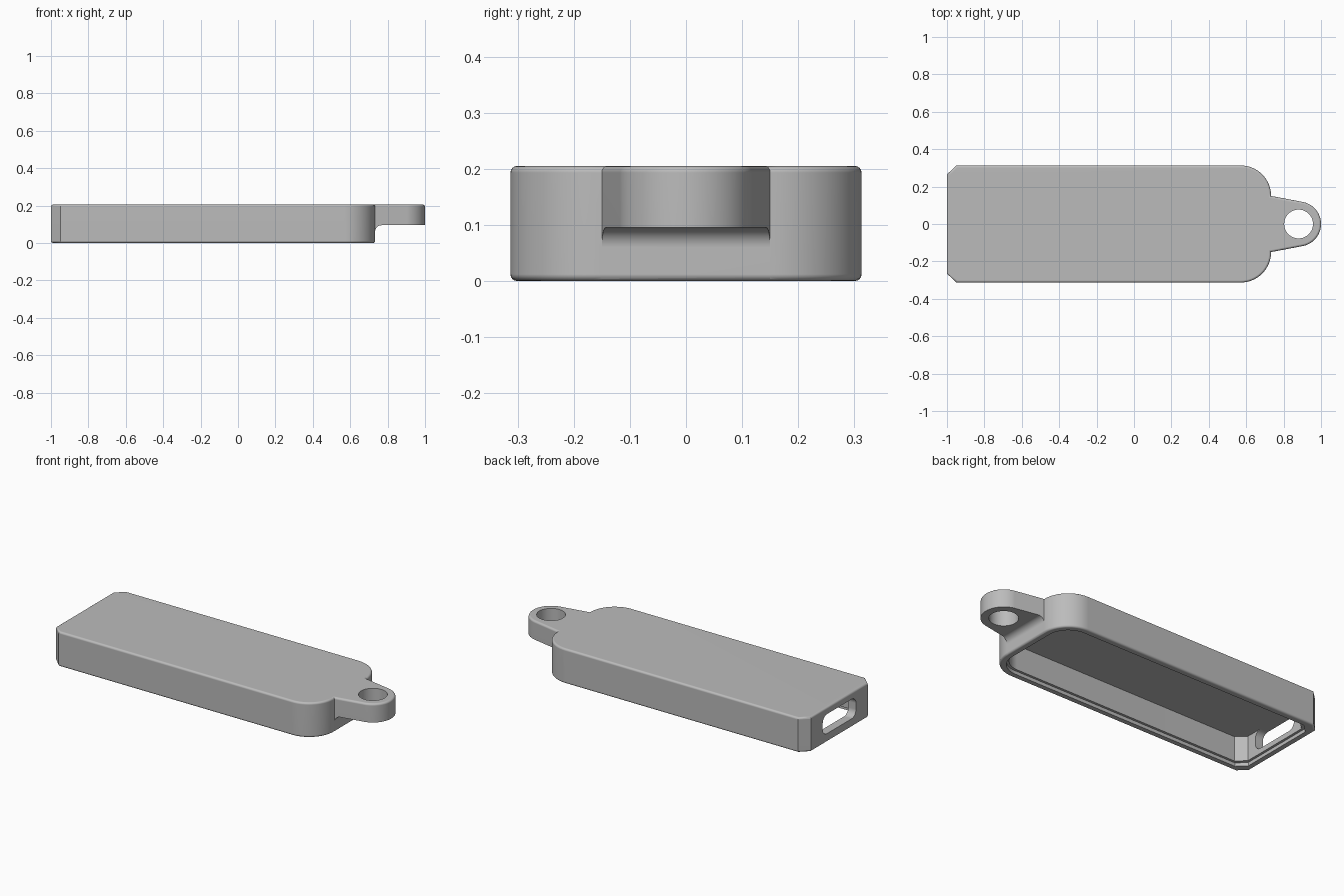
import bpy
import bmesh
from math import cos, sin, radians

cube = bpy.data.objects.get("Cube")
if cube:
    bpy.data.objects.remove(cube, do_unlink=True)

grey = bpy.data.materials.new("plain grey")
grey.use_nodes = True
colour = (0.5, 0.5, 0.5, 1)
grey.diffuse_color = colour
grey.node_tree.nodes["Principled BSDF"].inputs["Base Color"].default_value = colour

HEIGHT, END, LUG_X, ROUND = 0.205, 0.733, 0.88, 0.012


def arc(cx, cy, r, start, stop, n):
    """Points along an arc, angles in degrees."""
    steps = [radians(start + (stop - start) * i / n) for i in range(n + 1)]
    return [(cx + r * cos(a), cy + r * sin(a)) for a in steps]


def prism(name, outline, low, high, axis="z", rounding=0):
    """Extrude a closed outline along an axis, optionally rounding both rims."""
    place = {"x": lambda a, b, c: (c, a, b),
             "y": lambda a, b, c: (a, c, b),
             "z": lambda a, b, c: (a, b, c)}[axis]
    bm = bmesh.new()
    base = bm.faces.new([bm.verts.new(place(a, b, low)) for a, b in outline])
    top = bmesh.ops.extrude_face_region(bm, geom=[base], use_keep_orig=True)
    moved = [g for g in top["geom"] if isinstance(g, bmesh.types.BMVert)]
    bmesh.ops.translate(bm, verts=moved, vec=place(0, 0, high - low))
    bmesh.ops.recalc_face_normals(bm, faces=bm.faces[:])
    if rounding:
        bm.faces.ensure_lookup_table()
        rims = {e for f in bm.faces if abs(f.normal.z) > 0.9 for e in f.edges}
        bmesh.ops.bevel(bm, geom=list(rims), offset=rounding, segments=4,
                        profile=0.5, affect="EDGES", clamp_overlap=False)
    mesh = bpy.data.meshes.new(name)
    bm.to_mesh(mesh)
    bm.free()
    mesh.materials.append(grey)
    obj = bpy.data.objects.new(name, mesh)
    bpy.context.collection.objects.link(obj)
    return obj


def mirrored(half):
    """Close a +y half outline with its reflection."""
    return half + [(x, -y) for x, y in reversed(half)]


def body_half(inset):
    """Half outline of the case, chamfered at one end and round at the other."""
    side, left = 0.313 - inset, -1 + inset
    return ([(left, side - 0.048), (left + 0.05, side)]
            + arc(END - 0.163, 0.15, 0.163 - inset, 90, 0, 16))


# Case and keyring lug share one silhouette
lug_half = arc(LUG_X, 0, 0.12, 78, 3, 14)
case = prism("case_shell", mirrored(body_half(0) + lug_half), 0, HEIGHT,
             rounding=ROUND)

# Space below the lug, with a concave fillet at its root
under = ([(END - ROUND, -0.1), (END - ROUND, 0)]
         + arc(END - ROUND, ROUND, ROUND, -90, 0, 4)[1:]
         + arc(END + 0.035, 0.06, 0.035, 180, 90, 8)
         + [(1.1, 0.095), (1.1, -0.1)])

# Rounded port opening in the chamfered end
port = []
for cy, cz, start in ((0.115, 0.125, 0), (-0.115, 0.125, 90),
                      (-0.115, 0.09, 180), (0.115, 0.09, 270)):
    port += arc(cy, cz, 0.04, start, start + 90, 8)

cutters = [
    prism("lug_underside_cutter", under, -0.16, 0.16, "y"),
    prism("lug_hole_cutter", arc(LUG_X, 0, 0.077, 0, 352.5, 47), -0.1, 0.3),
    prism("cavity_cutter", mirrored(body_half(0.05)), -0.1, 0.165),
    prism("rim_step_cutter", mirrored(body_half(0.036)), -0.12, 0.02),
    prism("port_cutter", port, -1.1, -0.9, "x"),
]

# Carve the shell
bpy.context.view_layer.objects.active = case
for cutter in cutters:
    cutter.hide_render = True
    cut = case.modifiers.new(cutter.name, "BOOLEAN")
    cut.operation = "DIFFERENCE"
    cut.solver = "EXACT"
    cut.object = cutter
    bpy.ops.object.modifier_apply(modifier=cut.name)
    bpy.data.objects.remove(cutter, do_unlink=True)

# Smooth the curved walls and keep flat faces flat
bpy.ops.object.select_all(action="DESELECT")
case.select_set(True)
bpy.ops.object.shade_smooth_by_angle(angle=radians(30))
weighted = case.modifiers.new("flat_face_normals", "WEIGHTED_NORMAL")
weighted.keep_sharp = True
